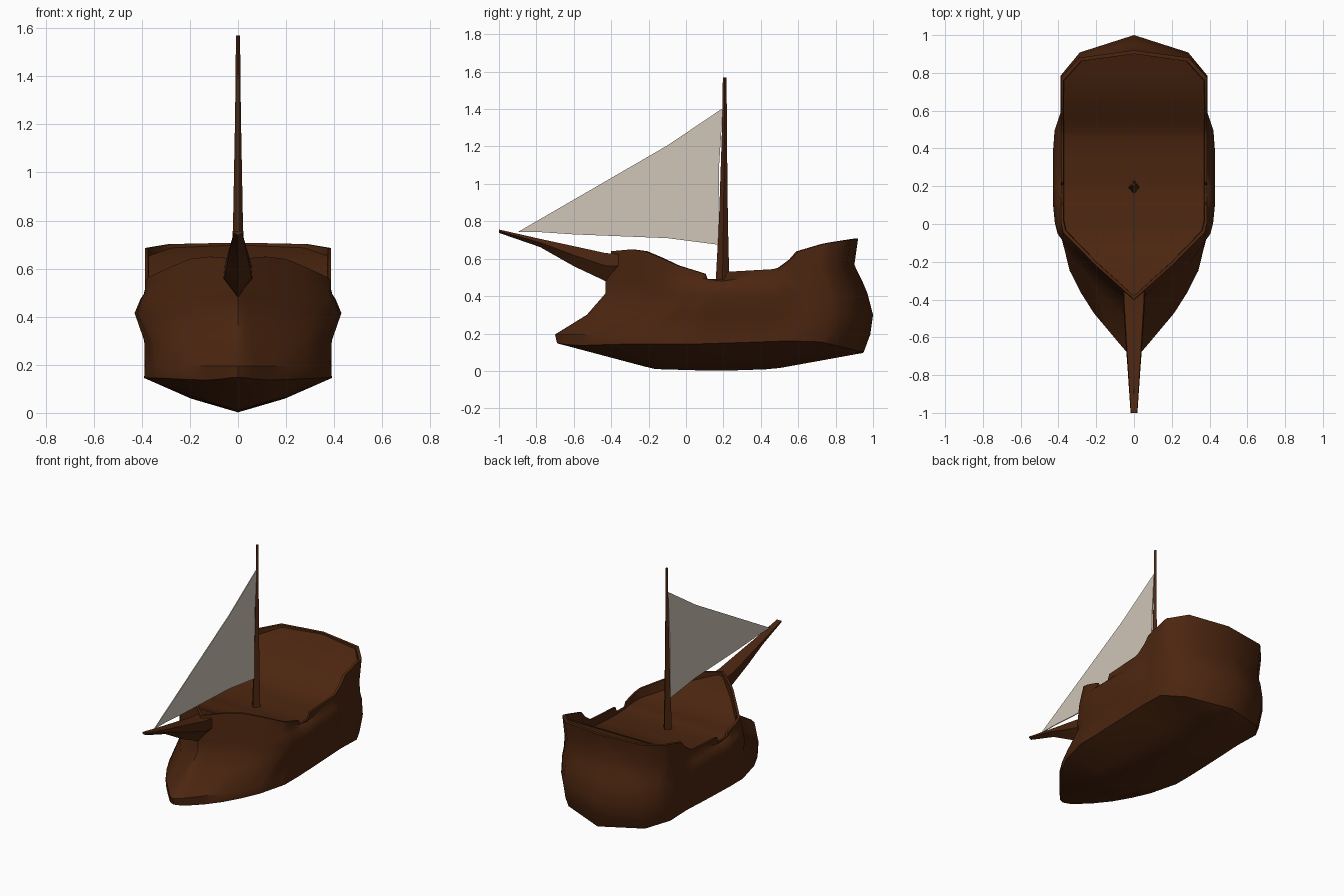
import bpy, bmesh, math

if "Cube" in bpy.data.objects:
    bpy.data.objects.remove(bpy.data.objects["Cube"])


def material(name, rgb):
    m = bpy.data.materials.new(name)
    m.diffuse_color = (*rgb, 1)
    m.use_nodes = True
    m.node_tree.nodes["Principled BSDF"].inputs["Base Color"].default_value = m.diffuse_color
    return m


WOOD = material("dark wood", (0.072, 0.019, 0.005))
CANVAS = material("sail canvas", (0.63, 0.56, 0.48))


def interp(pts, t):
    """Piecewise linear lookup in a list of (position, value)."""
    if t <= pts[0][0]:
        return pts[0][1]
    for (a, va), (b, vb) in zip(pts, pts[1:]):
        if t <= b:
            return va + (vb - va) * (t - a) / (b - a)
    return pts[-1][1]


def finish(bm, name, mat, angle=None):
    bmesh.ops.remove_doubles(bm, verts=bm.verts, dist=0.0005)
    bmesh.ops.recalc_face_normals(bm, faces=bm.faces)
    me = bpy.data.meshes.new(name)
    bm.to_mesh(me)
    bm.free()
    me.materials.append(mat)
    ob = bpy.data.objects.new(name, me)
    bpy.context.collection.objects.link(ob)
    if angle:
        me.shade_smooth()
        me.set_sharp_from_angle(angle=math.radians(angle))
    return ob


def add_strips(bm, rings, closed=False):
    """Quads between neighbouring rings of points."""
    vs = [[bm.verts.new(p) for p in r] for r in rings]
    for a, b in zip(vs, vs[1:]):
        n = len(a)
        for i in range(n if closed else n - 1):
            j = (i + 1) % n
            bm.faces.new((a[i], a[j], b[j], b[i]))
    return vs


# Hull: half-outlines from bow (t=0) to stern (t=1), as share of half width
LOW = [(0, 0), (.012, .1), (.03, .17), (.16, .64), (.27, .87), (.39, 1), (.86, 1), (.94, .74), (1, 0)]
HIGH = [(0, 0), (.136, .52), (.27, .97), (.3, 1), (.89, 1), (.97, .75), (1, 0)]
KEEL = [(-.66, .14), (-.17, .01), (.17, 0), (.47, .01), (.94, .095)]
CHINE = [(-.7, .15), (-.6, .135), (-.28, .145), (.1, .145), (.68, .165), (.95, .10)]
SHEER = [(-.4, .64), (-.27, .652), (-.2, .635), (-.05, .565), (.1, .52), (.112, .49), (.205, .49),
         (.22, .53), (.49, .545), (.56, .595), (.60, .64), (.75, .682), (.92, .708)]
DECK = [(-.4, .635), (-.2, .575), (-.06, .505), (.2, .48), (.45, .49), (.54, .53), (.62, .59),
        (.75, .65), (.92, .705)]
T = [0, .012, .03, .08, .136, .2, .27, .31, .345, .379, .388, .459, .47, .57, .66,
     .68, .727, .757, .86, .89, .94, .97, 1]


def ring(bow, stern, width, blend, zfun):
    pts = []
    for t in T:
        w = interp([(.64, width), (.73, min(width, .388))], t)
        mix = blend if t < .5 or blend == 1 else 0
        u = interp(LOW, t) * (1 - mix) + interp(HIGH, t) * mix
        y = bow + (stern - bow) * t
        pts.append((w * u, y, zfun(y)))
    return pts


def hull_rings():
    keel = [(0, -.66 + 1.6 * t, interp(KEEL, -.66 + 1.6 * t)) for t in T]
    chine = ring(-.69, .95, .39, 0, lambda y: interp(CHINE, y))
    bilge = [(c[0] * .5, (c[1] + k[1]) / 2, k[2] + .4 * (c[2] - k[2])) for k, c in zip(keel, chine)]
    sheer = lambda y: interp(SHEER, y)
    rings = [keel, bilge, chine,
             ring(-.7, .985, .388, .1, lambda y: .195),
             ring(-.53, 1.0, .39, .35, lambda y: .3),
             ring(-.43, .97, .43, .7, lambda y: .415),
             ring(-.43, .945, .405, .85, lambda y: .475),
             ring(-.42, .90, .386, 1, lambda y: .475 + .4 * (sheer(y) - .475)),
             ring(-.4, .92, .387, 1, sheer)]
    lip = [(x * .965, y + (.26 - y) * .03, z) for x, y, z in rings[-1]]
    edge = [(x * .99, y, min(interp(DECK, y), z - .004)) for x, y, z in lip]
    middle = [(0, y, z) for x, y, z in edge]
    return rings + [lip, edge, middle]


bm = bmesh.new()
half = hull_rings()
for side in (1, -1):
    add_strips(bm, [[(side * x, y, z) for x, y, z in r] for r in half])
bmesh.ops.remove_doubles(bm, verts=bm.verts, dist=0.0005)
bmesh.ops.dissolve_degenerate(bm, edges=bm.edges, dist=0.0005)
finish(bm, "hull", WOOD, 45)

# Bowsprit: tapering keel-shaped spar
bm = bmesh.new()
spar = []
for y, bottom, top, w in [(-.36, .48, .625, .06), (-.43, .48, .63, .057), (-.6, .56, .667, .046),
                          (-.78, .662, .706, .033), (-1, .738, .756, .018)]:
    h = top - bottom
    spar.append([(0, y, bottom), (w, y, bottom + .55 * h), (w * .9, y, top),
                 (-w * .9, y, top), (-w, y, bottom + .55 * h)])
vs = add_strips(bm, spar, True)
bm.faces.new(vs[0])
bm.faces.new(vs[-1])
finish(bm, "bowsprit", WOOD, 30)

# Mast: four-sided tapering pole
bm = bmesh.new()
pole = [[(r * .85, y, z), (0, y + r, z), (-r * .85, y, z), (0, y - r, z)]
        for r, y, z in [(.037, .195, .46), (.024, .2, .8), (.014, .205, 1.25), (.010, .207, 1.57)]]
vs = add_strips(bm, pole, True)
bm.faces.new(vs[0])
bm.faces.new(vs[-1])
finish(bm, "mast", WOOD)

# Sail: thin triangular sheet between mast and bowsprit
outline = [(.197, 1.405), (-.1, 1.205), (-.9, .742), (-.78, .742), (-.6, .73), (-.1, .71),
           (.172, .675), (.177, 1.1)]
bm = bmesh.new()
vs = add_strips(bm, [[(x, y, z) for y, z in outline] for x in (-.003, .003)], True)
bm.faces.new(vs[0])
bm.faces.new(vs[-1])
finish(bm, "sail", CANVAS)
